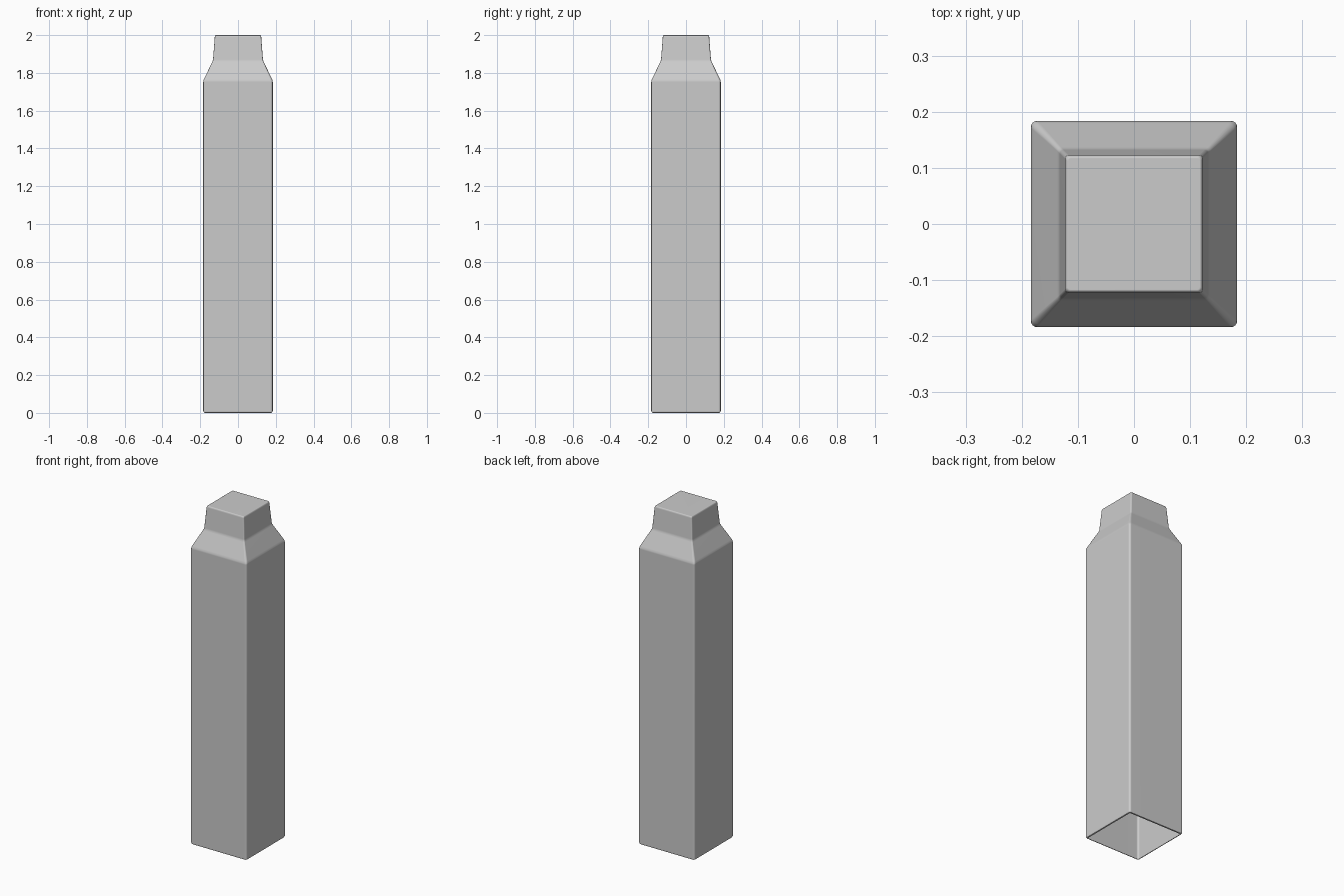
import bpy, bmesh, math

if "Cube" in bpy.data.objects:
    bpy.data.objects.remove(bpy.data.objects["Cube"])

SEG = 4  # segments per rounded corner

def rounded_square(bm, half, radius, z):
    """One ring of vertices: a square with rounded corners."""
    ring = []
    for q in range(4):
        mid = math.radians(45 + 90 * q)
        cx = math.copysign(half - radius, math.cos(mid))
        cy = math.copysign(half - radius, math.sin(mid))
        for i in range(SEG + 1):
            a = math.radians(90 * q + 90 * i / SEG)
            ring.append(bm.verts.new((cx + radius * math.cos(a),
                                      cy + radius * math.sin(a), z)))
    return ring

# Profile from foot to top: half width, corner radius, height
profile = [
    (0.174, 0.004, 0.000), (0.180, 0.009, 0.002), (0.184, 0.012, 0.010),  # rolled foot
    (0.184, 0.012, 1.752), (0.183, 0.012, 1.760), (0.179, 0.012, 1.770),  # shoulder edge
    (0.137, 0.007, 1.856), (0.134, 0.007, 1.863), (0.132, 0.007, 1.872),  # neck base
    (0.123, 0.007, 1.990), (0.121, 0.007, 1.997), (0.117, 0.005, 2.000),  # top edge
]

# Hollow shell, open underneath and closed at the top
bm = bmesh.new()
rings = [rounded_square(bm, *p) for p in profile]
for low, high in zip(rings, rings[1:]):
    n = len(low)
    for i in range(n):
        j = (i + 1) % n
        bm.faces.new((low[i], low[j], high[j], high[i]))
bm.faces.new(rings[-1])

mesh = bpy.data.meshes.new("square_post")
bm.to_mesh(mesh)
bm.free()
post = bpy.data.objects.new("square_post", mesh)
bpy.context.collection.objects.link(post)

# Smooth the rounded edges
bpy.context.view_layer.objects.active = post
post.select_set(True)
bpy.ops.object.shade_smooth_by_angle(angle=math.radians(40))
weighted = post.modifiers.new("flat_sides", 'WEIGHTED_NORMAL')
weighted.keep_sharp = True
